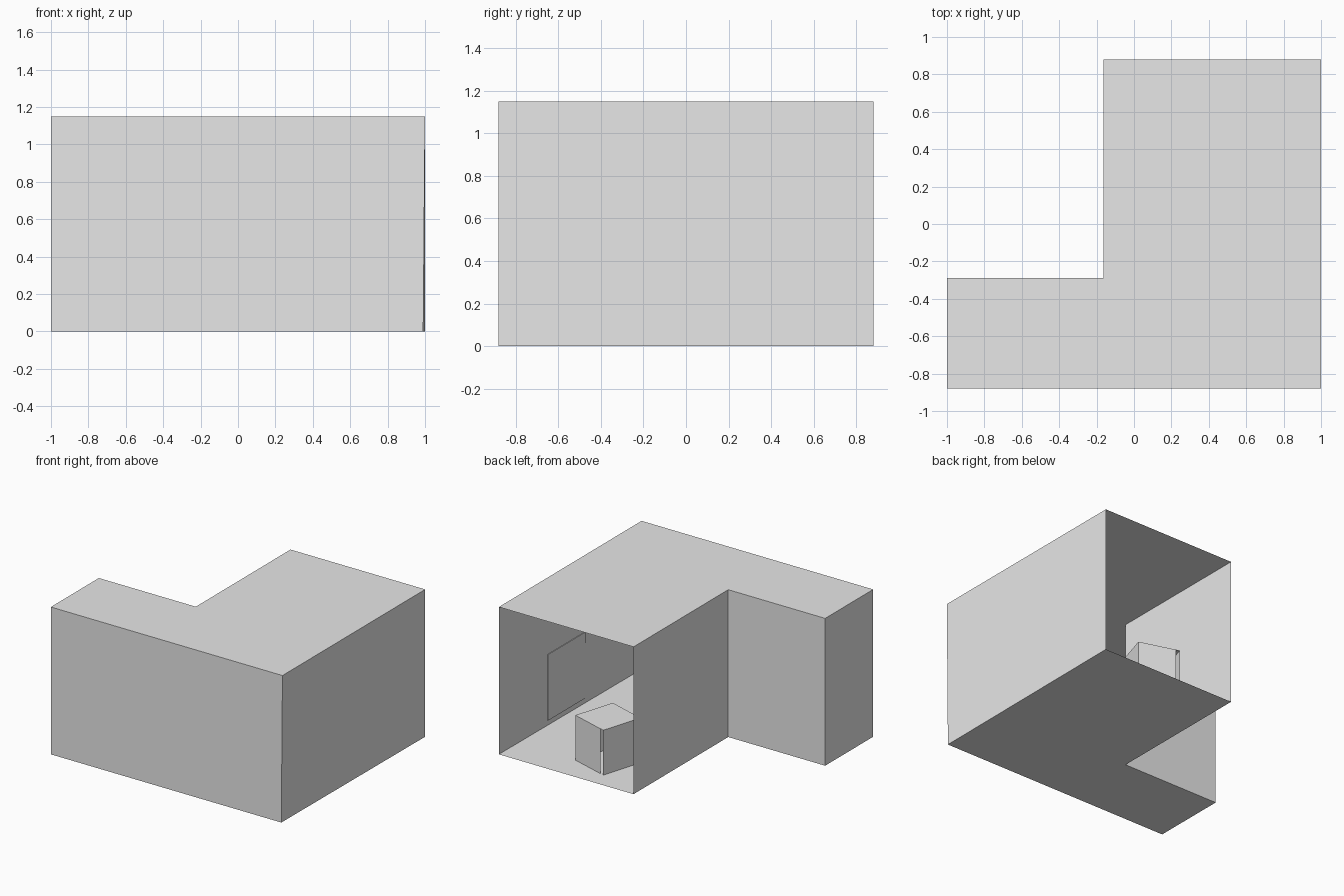
import bpy
import bmesh
from math import radians
from mathutils import Matrix, Vector

cube = bpy.data.objects.get("Cube")
if cube:
    bpy.data.objects.remove(cube, do_unlink=True)

grey = bpy.data.materials.new("plain_grey")
grey.use_nodes = True
colour = (0.8, 0.8, 0.8, 1)
grey.diffuse_color = colour
grey.node_tree.nodes["Principled BSDF"].inputs["Base Color"].default_value = colour

HEIGHT = 1.15


def add_object(name, bm, matrix=None):
    mesh = bpy.data.meshes.new(name)
    bm.to_mesh(mesh)
    bm.free()
    mesh.materials.append(grey)
    obj = bpy.data.objects.new(name, mesh)
    if matrix:
        obj.matrix_world = matrix
    bpy.context.collection.objects.link(obj)
    return obj


def sheet(name, corners, matrix=None):
    """A single flat face."""
    bm = bmesh.new()
    bm.faces.new([bm.verts.new(c) for c in corners])
    return add_object(name, bm, matrix)


def wall(name, a, b, z0, z1, matrix=None):
    """An upright face from plan point a to b, facing right of a -> b."""
    return sheet(name, [(*a, z0), (*b, z0), (*b, z1), (*a, z1)], matrix)


# Room plan, anticlockwise from the front corner of the wing
wing_front, main_front = (-1, -0.88), (-0.163, -0.88)
side_front, side_back = (1, -0.88), (1, 0.88)
inner_back, notch, wing_back = (-0.163, 0.88), (-0.163, -0.288), (-1, -0.288)

# Floor and ceiling, each a wing and a main part
plans = {
    "wing": [wing_front, main_front, notch, wing_back],
    "main": [main_front, side_front, side_back, inner_back, notch],
}
skewed = (0.99, -0.88)      # the side wall leans in slightly at this floor corner
for name, plan in plans.items():
    sheet(name + "_ceiling", [(x, y, HEIGHT) for x, y in plan])
    floor = [skewed if p == side_front else p for p in plan]
    sheet(name + "_floor", [(x, y, 0) for x, y in reversed(floor)])

# Outer walls; the back of the main room stays open
sheet("front_wall", [(*wing_front, 0), (*skewed, 0), (*side_front, HEIGHT), (*wing_front, HEIGHT)])
sheet("side_wall", [(*skewed, 0), (*side_back, 0), (*side_back, HEIGHT), (*side_front, HEIGHT)])
wall("inner_wall", inner_back, notch, 0, HEIGHT)
wall("wing_back_wall", notch, wing_back, 0, HEIGHT)
wall("wing_end_wall", wing_back, wing_front, 0, HEIGHT)

# Thin panel on the inside of the side wall
bm = bmesh.new()
bmesh.ops.create_cube(bm, size=1)
bmesh.ops.scale(bm, vec=Vector((0.005, 0.465, 0.515)), verts=bm.verts)
bmesh.ops.translate(bm, vec=Vector((0.991, 0.057, 0.298)), verts=bm.verts)
add_object("wall_panel", bm)

# Turned cabinet, with a narrow gap beside its back face
place = Matrix.Translation((0.3, 0.534, 0)) @ Matrix.Rotation(radians(-17), 4, "Z")
w, d, top, gap = 0.16, 0.168, 0.35, 0.03
fl, fr, br, bl = (-w, -d), (w, -d), (w, d), (-w, d)
sheet("cabinet_top", [(x, y, top) for x, y in (fl, fr, br, bl)], place)
wall("cabinet_front", fl, fr, 0, top, place)
wall("cabinet_left", fr, br, 0, top, place)
wall("cabinet_back", br, (-w + gap, d), 0, top, place)
wall("cabinet_right", bl, fl, 0, top, place)
